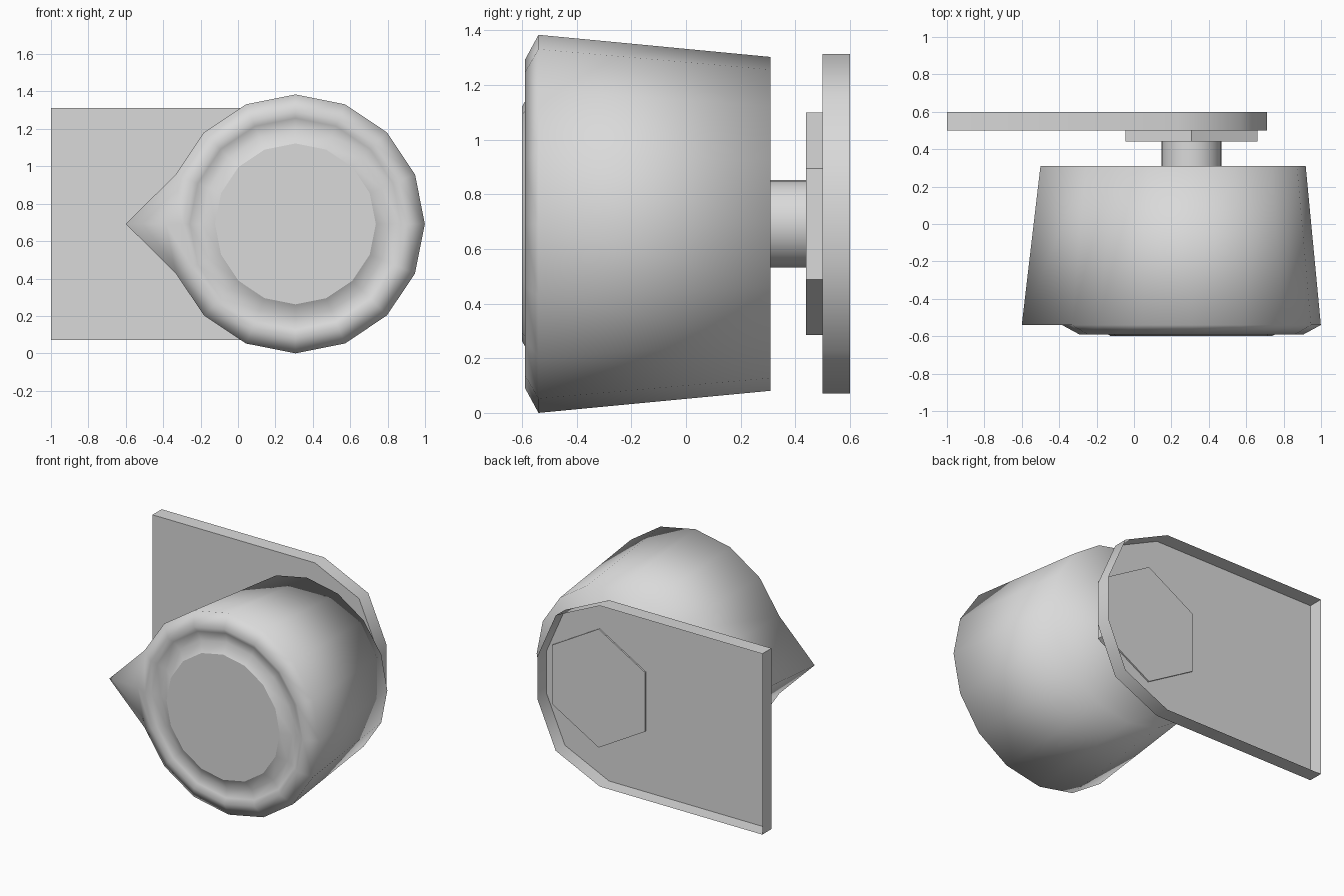
import bpy, bmesh
from math import sin, cos, pi, radians

cube = bpy.data.objects.get("Cube")
if cube:
    bpy.data.objects.remove(cube)

CX, CZ = 0.307, 0.692   # turning axis of the knob
SIDES = 16
POINTER = SIDES // 2    # ring corner that faces -x

grey = bpy.data.materials.new("light_grey")
grey.use_nodes = True
colour = (0.7, 0.7, 0.7, 1)
grey.diffuse_color = colour
grey.node_tree.nodes["Principled BSDF"].inputs["Base Color"].default_value = colour


def finish(bm, name, angle=None):
    """Make the object; smooth below the angle, or everywhere if none is given."""
    mesh = bpy.data.meshes.new(name)
    bm.to_mesh(mesh)
    bm.free()
    mesh.materials.append(grey)
    obj = bpy.data.objects.new(name, mesh)
    bpy.context.collection.objects.link(obj)
    bpy.ops.object.select_all(action='DESELECT')
    obj.select_set(True)
    bpy.context.view_layer.objects.active = obj
    if angle:
        bpy.ops.object.shade_smooth_by_angle(angle=radians(angle))
    else:
        bpy.ops.object.shade_smooth()


def circle(radius, sides, turn=0.0):
    return [(CX + radius * cos(2 * pi * i / sides + turn),
             CZ + radius * sin(2 * pi * i / sides + turn)) for i in range(sides)]


def ring(bm, points, y):
    return [bm.verts.new((x, y, z)) for x, z in points]


def bridge(bm, a, b):
    for i in range(len(a)):
        j = (i + 1) % len(a)
        bm.faces.new((a[i], a[j], b[j], b[i]))


def prism(name, points, y0, y1, open_back=False):
    bm = bmesh.new()
    front, back = ring(bm, points, y0), ring(bm, points, y1)
    bridge(bm, back, front)
    bm.faces.new(front)
    if not open_back:
        bm.faces.new(reversed(back))
    finish(bm, name, 50)


# Knob body: tapered side with a pulled-out pointer corner
bm = bmesh.new()
back = ring(bm, circle(0.611, SIDES), 0.31)
back[POINTER].co.x = -0.5
front = ring(bm, circle(0.692, SIDES), -0.54)
front[POINTER].co.x = -0.6
bridge(bm, back, front)
bm.faces.new(reversed(back))

# Flat front of the pointer, then the round rim and the shallow groove
inner = list(front)
inner[POINTER] = bm.verts.new((CX - 0.692, -0.54, CZ))
bm.faces.new((front[POINTER - 1], front[POINTER],
              front[POINTER + 1], inner[POINTER]))
for radius, y in ((0.6, -0.59), (0.565, -0.57), (0.5, -0.56), (0.43, -0.6)):
    nxt = ring(bm, circle(radius, SIDES), y)
    bridge(bm, inner, nxt)
    inner = nxt

# Flat disc with a crisp border
disc = bm.faces.new(inner)
for edge in disc.edges:
    edge.smooth = False
bmesh.ops.recalc_face_normals(bm, faces=bm.faces)
finish(bm, "knob")

# Stem and hexagonal nut
prism("stem", circle(0.16, 32), 0.31, 0.44)
prism("hex_nut", circle(0.407, 6, pi / 6), 0.44, 0.51)

# Mounting plate: a shallow tray, open at the back, with a clipped end
upper = [(-1, 0.621), (0.235, 0.621), (0.57, 0.465), (0.71, 0.145)]
outline = [(x, CZ - h) for x, h in upper] + [(x, CZ + h) for x, h in reversed(upper)]
prism("mounting_plate", outline, 0.5, 0.6, open_back=True)
